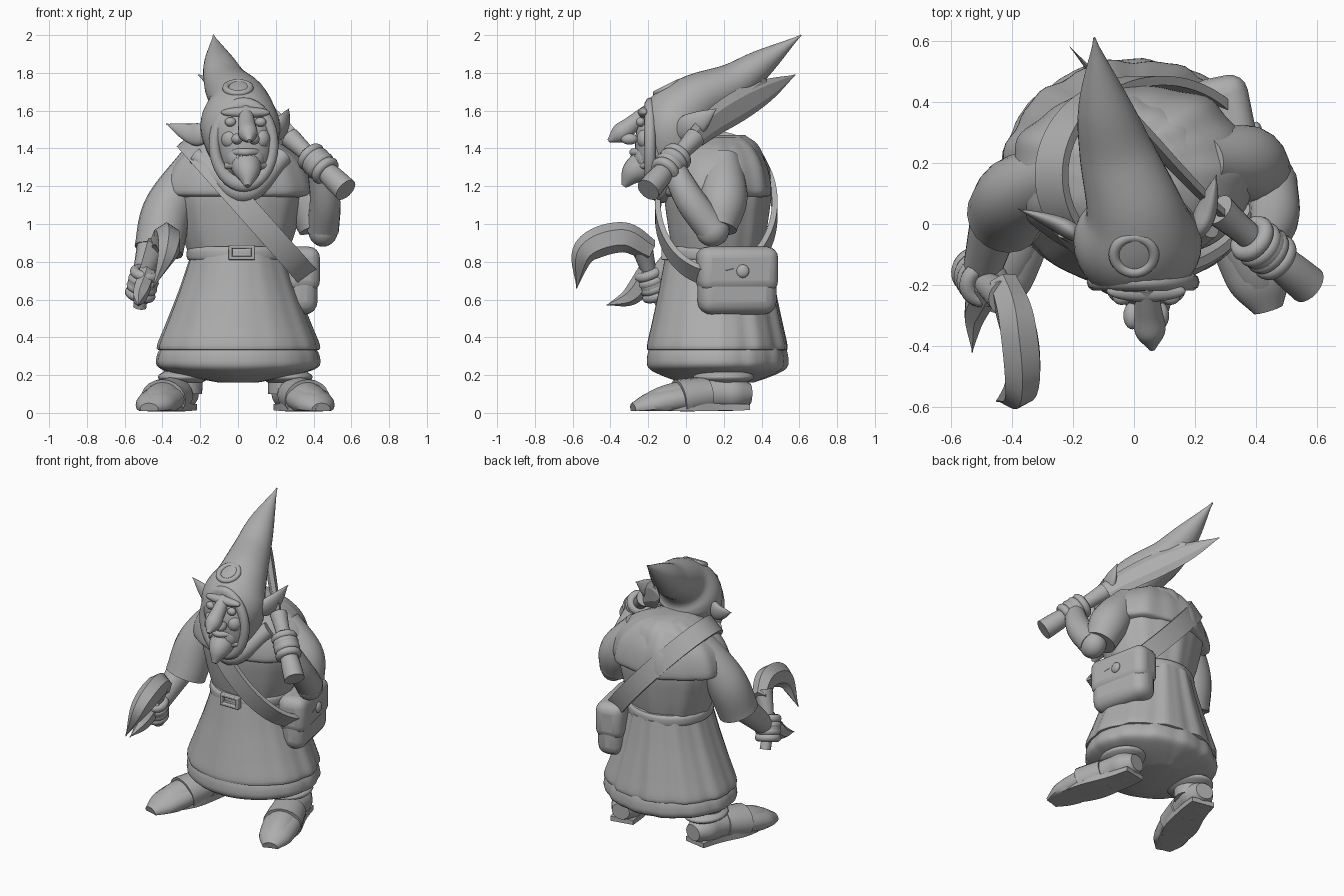
import bpy, math
from math import sin, cos, pi
from mathutils import Vector

cube = bpy.data.objects.get("Cube")
if cube:
    bpy.data.objects.remove(cube, do_unlink=True)

GREY = (.42, .42, .42, 1)
clay = bpy.data.materials.new("clay grey")
clay.use_nodes = True
clay.diffuse_color = GREY
clay.node_tree.nodes["Principled BSDF"].inputs["Base Color"].default_value = GREY

RIGHT, FRONT, UP = Vector((1, 0, 0)), Vector((0, -1, 0)), Vector((0, 0, 1))
SPINE = FRONT * -.165


def finish(obj, name, angle=40):
    """Name, colour and shade a finished part."""
    obj.name = obj.data.name = name
    obj.data.materials.clear()
    obj.data.materials.append(clay)
    bpy.ops.object.select_all(action="DESELECT")
    obj.select_set(True)
    bpy.context.view_layer.objects.active = obj
    bpy.ops.object.shade_smooth_by_angle(angle=math.radians(angle))
    return obj


def skin(name, rings, angle=40):
    """Join rings of points into a closed tube with capped ends."""
    sides = len(rings[0])
    last = (len(rings) - 1) * sides
    faces = [list(reversed(range(sides))), list(range(last, last + sides))]
    for low in range(0, last, sides):
        for j in range(sides):
            k = (j + 1) % sides
            faces.append((low + j, low + k, low + sides + k, low + sides + j))
    mesh = bpy.data.meshes.new(name)
    mesh.from_pydata([point for ring_points in rings for point in ring_points], [], faces)
    obj = bpy.data.objects.new(name, mesh)
    bpy.context.collection.objects.link(obj)
    return finish(obj, name, angle)


def curve(knots):
    """Smooth function of t through evenly spaced points or plain numbers."""
    knots = [Vector(k) if isinstance(k, tuple) else k for k in knots]
    padded = [knots[0] * 2 - knots[1], *knots, knots[-1] * 2 - knots[-2]]

    def at(t):
        place = t * (len(knots) - 1)
        i = min(int(place), len(knots) - 2)
        t = place - i
        a, b, c, d = padded[i:i + 4]
        return (b + (c - a) * (t / 2) + (a * 2 - b * 5 + c * 4 - d) * (t * t / 2)
                + (b * 3 - a - c * 3 + d) * (t ** 3 / 2))
    return at


def cloth(name, profile, bulk, fold=0, pleats=9, sides=96, steps=18):
    """Garment round the body from (height, half width) pairs, pleated most at the back."""
    shape = curve([Vector(pair) for pair in profile])
    rings = []
    for i in range(steps + 1):
        z, width = shape(i / steps)
        depth = bulk + .55 * width
        ring_points = []
        for j in range(sides):
            a = 2 * pi * j / sides
            wave = sin(pleats * a + z) + sin(2 * pleats * a + 1) / 2
            f = 1 + fold * (.6 + .4 * sin(a)) * wave
            ring_points.append(SPINE + Vector((width * f * cos(a), depth * f * sin(a), z)))
        rings.append(ring_points)
    return skin(name, rings)


def sweep(name, path, girth, flat=1, up=UP, centre=None, sides=20, steps=24, floor=-1, angle=40):
    """Sweep an ellipse along a path; flat scales its thickness along up."""
    place, radius = curve(path), curve(girth)
    turn = pi / 4 if sides == 4 else 0
    rings = []
    for i in range(steps + 1):
        t = i / steps
        p = place(t)
        tangent = (place(min(t + .01, 1)) - place(max(t - .01, 0))).normalized()
        u = p - centre if centre else up
        u = (u - tangent * u.dot(tangent)).normalized()
        v = u.cross(tangent)
        r = max(radius(t), .003)
        ring_points = []
        for j in range(sides):
            a = 2 * pi * j / sides + turn
            q = p + v * (r * cos(a)) + u * (r * flat * sin(a))
            q.z = max(q.z, floor)
            ring_points.append(q)
        rings.append(ring_points)
    return skin(name, rings, angle)


def ball(name, place, size):
    bpy.ops.mesh.primitive_uv_sphere_add(segments=24, ring_count=14, location=place)
    bpy.context.object.scale = size
    return finish(bpy.context.object, name)


def block(name, place, size, bevel, spin=0):
    bpy.ops.mesh.primitive_cube_add(size=1, location=place, rotation=UP * spin)
    obj = bpy.context.object
    obj.scale = size
    bpy.ops.object.transform_apply(location=False, rotation=False, scale=True)
    rounding = obj.modifiers.new("rounding", "BEVEL")
    rounding.width, rounding.segments = bevel, 4
    return finish(obj, name)


def ring(name, place, axis, major, minor, stretch=1):
    bpy.ops.mesh.primitive_torus_add(location=place, major_radius=major, minor_radius=minor,
                                     major_segments=32, minor_segments=10)
    obj = bpy.context.object
    obj.rotation_euler = axis.to_track_quat("Z", "Y").to_euler()
    obj.scale.y = stretch
    return finish(obj, name)


def fist(side, grip, t):
    """Palm with four fingers curled round a grip curve at t."""
    centre = grip(t)
    axis = (grip(t + .02) - grip(t - .02)).normalized()
    ball(side + "_palm", centre, (.08, .08, .08))
    for i in range(4):
        ring(f"{side}_finger_{i}", centre + axis * (.04 * i - .06), axis, .056, .027)


# Skirt in two tiers with a closed underside, torso, shoulder cape and belt
cloth("under_skirt", [(.16, .1), (.2, .3), (.24, .42), (.3, .43), (.36, .4)], .135, .012, 13)
cloth("skirt", [(.33, .4), (.35, .43), (.48, .38), (.66, .31), (.84, .25)], .135, .02, 11)
cloth("torso", [(.82, .25), (1, .31), (1.2, .34), (1.4, .24), (1.47, .1)], .09, .02, 8)
cloth("shoulder_cape", [(1.14, .34), (1.17, .4), (1.3, .36), (1.4, .26), (1.46, .14)], .075, .03, 7)
cloth("belt", [(.8, .25), (.82, .27), (.86, .27), (.88, .25)], .12)
for s in (-1, 1):
    block("buckle_side", (.02 + s * .06, -.11, .85), (.02, .04, .08), .006)
    block("buckle_bar", (.02, -.11, .85 + s * .03), (.14, .04, .02), .006)

# Strap looped over the right shoulder, and the bag it carries
loop = Vector((.05, .16, 1.08))
turns = [2 * pi * i / 24 for i in range(25)]
sweep("bag_strap", [loop + Vector((.32 * cos(a), .31 * sin(a), -.36 * cos(a))) for a in turns],
      (.085, .085), flat=.25, centre=loop, sides=4, steps=72)
hip = Vector((.31, .27, .68))
block("bag", hip, (.17, .42, .32), .07, .2)
block("bag_flap", hip + UP * .08, (.19, .43, .24), .06, .2)
ball("bag_button", hip + RIGHT * .09 - FRONT * .03 + UP * .07, (.02, .035, .035))

# Legs and layered boots, toes turned out
for side, s, stance in (("left", 1, .26), ("right", -1, .29)):
    ankle = Vector((s * stance, .2, .2))
    heel = ankle * 1
    heel.z = 0
    sweep(side + "_leg", [ankle - UP * .1, ankle + UP * .15], (.1, .11), up=FRONT)
    sweep(side + "_boot_cuff", [ankle - UP * .04, ankle + UP * .02], (.1, .13, .13, .1), flat=1.2, up=FRONT)
    foot = curve([heel + Vector(p) for p in
                  ((0, .14, .1), (s * .04, -.05, .1), (s * .11, -.25, .07), (s * .18, -.48, .02))])

    def along(start, end):
        return [foot(start + (end - start) * i / 4) for i in range(5)]

    sweep(side + "_boot", along(0, 1), (.06, .1, .1, .1, .1, .1, .08, .03), flat=.9, floor=.01)
    sweep(side + "_instep_plate", along(.4, .65), (.11, .125), flat=.85, floor=.01)
    sweep(side + "_toe_cap", along(.65, 1), (.12, .115, .1, .05), flat=.65, floor=.01)
    sweep(side + "_sole", [Vector((p.x, p.y, .03)) for p in along(.03, .9)],
          (.11, .13, .15, .1), flat=.2, sides=4, floor=0)

# Hood drawn out into a long backward point
sweep("hood", [(.03, -.07, 1.2), (.02, -.07, 1.4), (.01, -.05, 1.54), (0, .05, 1.65),
               (-.06, .24, 1.74), (-.1, .4, 1.85), (-.13, .61, 2)],
      (.08, .17, .19, .145, .11, .075, 0), flat=1.1, up=RIGHT, sides=32, steps=42)
ring("hood_rim", (.03, -.19, 1.42), FRONT, .155, .03, 1.35)
ring("hood_badge", (0, -.1, 1.72), UP + FRONT / 2, .065, .018)
sweep("neck_scarf", [(-.22, 0, 1.36), (.03, -.13, 1.17), (.24, 0, 1.36)], (.05, .06, .05))

# Face
face = Vector((.04, -.17, 1.42))
ball("face", face, (.14, .1, .2))
ball("muzzle", face + FRONT * .05 - UP * .07, (.1, .06, .09))
ball("brow", face + FRONT * .05 + UP * .17, (.13, .035, .03))
sweep("nose", [(.04, -.2, 1.6), (.05, -.32, 1.5), (.06, -.41, 1.44)], (.035, .045, .05, .01))
sweep("chin", [(.04, -.2, 1.33), (.05, -.28, 1.27), (.05, -.33, 1.2)], (.09, .065, .015), up=FRONT)
for name, z in (("lower_lip", 1.31), ("upper_lip", 1.38)):
    sweep(name, [(-.06, -.2, z), (.04, -.28, z), (.14, -.2, z)], (.02, .02))
for i in range(-4, 5):
    ball("tooth", face + RIGHT * (.02 * i) + FRONT * (.115 - .003 * i * i) - UP * .075, (.01, .01, .026))
for s in (-1, 1):
    ball("eye", face + RIGHT * (s * .08) + FRONT * .07 + UP * .12, (.03, .025, .025))
    ball("cheek", face + RIGHT * (s * .08) + FRONT * .04 + UP * .03, (.05, .05, .055))
    ball("nostril", face + RIGHT * (s * .045) + FRONT * .13 + UP * .03, (.03, .045, .03))

# Pointed ears
sweep("right_ear", [(-.16, -.05, 1.47), (-.25, 0, 1.48), (-.38, .05, 1.53)], (.04, .06, .04, 0),
      flat=.5, up=FRONT)
sweep("left_ear", [(.19, -.05, 1.48), (.24, .05, 1.53), (.27, .16, 1.61)], (.04, .07, .05, 0),
      flat=.5, up=RIGHT)

# Right arm in a wide hanging sleeve, holding a hooked pick
pick = curve([(-.52, -.12, .56), (-.5, -.18, .7), (-.42, -.24, .9)])
sweep("right_sleeve", [(-.22, .17, 1.34), (-.37, .1, 1.08), (-.42, .03, .86)], (.09, .13, .13), up=FRONT)
sweep("right_forearm", [(-.44, .06, .92), pick(.45)], (.09, .06))
fist("right", pick, .45)
sweep("pick_handle", [pick(0), pick(.5), pick(1)], (.035, .035, .06), up=RIGHT)
sweep("pick_hook", [(-.43, -.19, .86), (-.38, -.34, .93), (-.37, -.53, .86), (-.45, -.58, .66)],
      (.06, .08, .07, 0), flat=.85, up=RIGHT, sides=6, angle=25)
sweep("pick_spur", [(-.48, -.2, .74), (-.52, -.29, .62), (-.53, -.42, .57)], (.06, .05, 0),
      flat=.8, up=RIGHT, sides=6, angle=25)

# Left arm bent up, resting a barbed sword on the shoulder
sword = curve([(.57, -.2, 1.18), (.2, .12, 1.52), (-.21, .58, 1.79)])
sweep("left_sleeve", [(.22, .2, 1.34), (.36, .2, 1.14), (.42, .17, .98)], (.09, .125, .1), up=FRONT)
elbow = Vector((.45, .14, .97))
ball("left_elbow", elbow, (.08, .09, .09))
sweep("left_forearm", [elbow, (.46, .02, 1.13), sword(.2)], (.085, .08, .06), up=RIGHT)
fist("left", sword, .2)
sweep("sword_grip", [sword(0), sword(.2), sword(.4)], (.065, .06, .045, .045, .055))
sweep("sword_blade", [sword(.1 * i) for i in range(4, 11)], (.06, .08, .085, .06, 0),
      flat=.3, up=RIGHT - FRONT, sides=6, angle=25)
barb = sword(.8)
sweep("sword_barb", [sword(.65), barb + UP * .04, barb + UP * .11 - FRONT * .02], (.07, .05, 0),
      flat=.3, up=RIGHT - FRONT, sides=6, angle=25)
